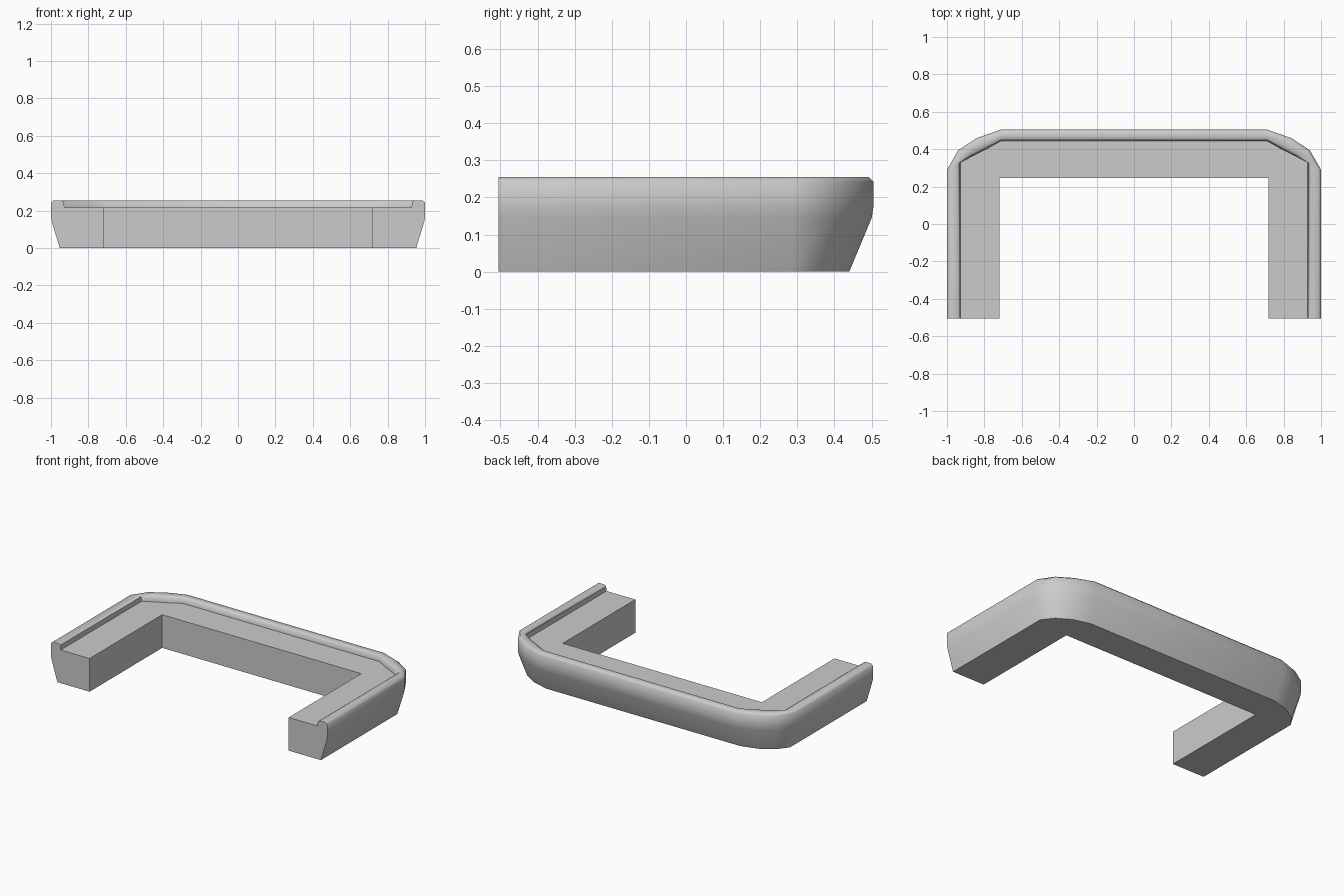
import bpy, bmesh, math

if "Cube" in bpy.data.objects:
    bpy.data.objects.remove(bpy.data.objects["Cube"])

# Right-half plan stations, front end to back: outer wall, foot, lip inner edge, inner wall
outer = [(1.0, -0.505), (1.0, 0.29), (0.94, 0.395), (0.84, 0.46), (0.71, 0.505)]
foot = [(0.953, -0.505), (0.953, 0.285), (0.90, 0.355), (0.81, 0.41), (0.70, 0.44)]
lip = [(0.928, -0.505), (0.928, 0.33), (0.86, 0.365), (0.79, 0.40), (0.71, 0.445)]
inner = [(0.72, -0.505)] + [(0.72, 0.245)] * 4


def mix(a, b, t):
    return (a[0] + (b[0] - a[0]) * t, a[1] + (b[1] - a[1]) * t)


def section(i):
    """Closed cross-section: wall leaning out, rounded raised lip, flat ledge."""
    o, f, l, n = outer[i], foot[i], lip[i], inner[i]
    return [(*n, 0.0), (*f, 0.0), (*mix(f, o, 0.93), 0.145), (*o, 0.175),
            (*o, 0.242), (*mix(o, l, 0.2), 0.255), (*mix(o, l, 0.78), 0.255),
            (*mix(o, l, 0.95), 0.247), (*l, 0.217), (*n, 0.217)]


# Frame: sections lofted round the U, right side then mirrored left side
sections = [section(i) for i in range(5)]
sections += [[(-x, y, z) for x, y, z in s] for s in reversed(sections)]
bm = bmesh.new()
rings = [[bm.verts.new(p) for p in s] for s in sections]
for a, b in zip(rings, rings[1:]):
    for j in range(len(a)):
        k = (j + 1) % len(a)
        bm.faces.new((a[j], a[k], b[k], b[j]))
bm.faces.new(rings[0])
bm.faces.new(rings[-1][::-1])
bmesh.ops.remove_doubles(bm, verts=bm.verts[:], dist=0.0005)
bmesh.ops.recalc_face_normals(bm, faces=bm.faces[:])

mesh = bpy.data.meshes.new("u_frame")
bm.to_mesh(mesh)
bm.free()
frame = bpy.data.objects.new("u_frame", mesh)
bpy.context.collection.objects.link(frame)
bpy.context.view_layer.objects.active = frame
frame.select_set(True)
bpy.ops.object.shade_smooth_by_angle(angle=math.radians(48))
